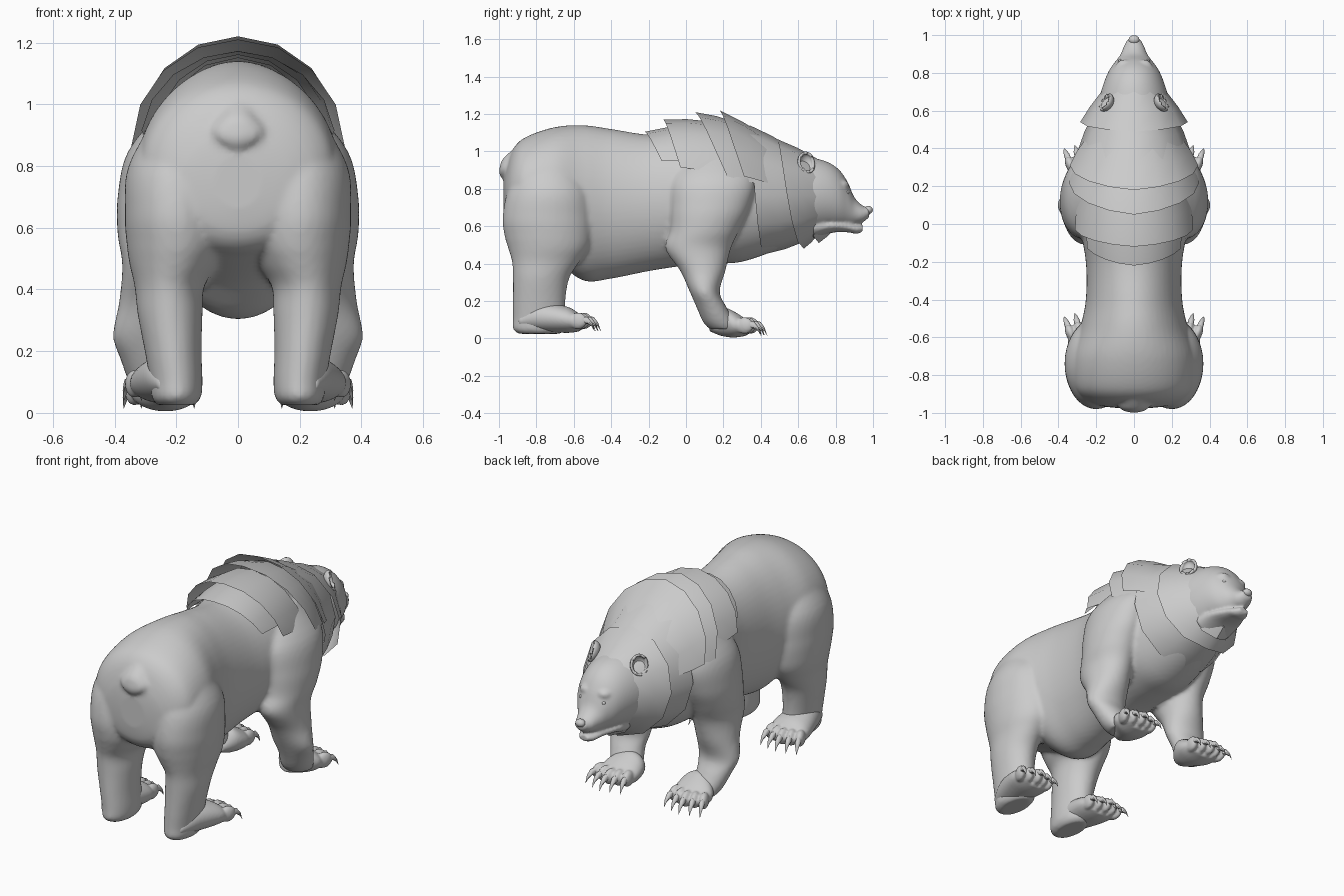
import bpy
import bmesh
from math import sin, cos, pi
from mathutils import Matrix, Vector

default = bpy.data.objects.get("Cube")
if default:
    bpy.data.objects.remove(default)

SIDES = (("left", 1), ("right", -1))


def finish(name, bm, voxel=0, relax=0, thickness=0):
    """Turn a bmesh into a smooth object, optionally fused into one skin."""
    bmesh.ops.recalc_face_normals(bm, faces=bm.faces)
    mesh = bpy.data.meshes.new(name)
    bm.to_mesh(mesh)
    bm.free()
    obj = bpy.data.objects.new(name, mesh)
    bpy.context.collection.objects.link(obj)
    bpy.ops.object.select_all(action="DESELECT")
    obj.select_set(True)
    bpy.context.view_layer.objects.active = obj
    bpy.ops.object.shade_smooth_by_angle(angle=0.7)
    if thickness:
        obj.modifiers.new("thickness", "SOLIDIFY").thickness = thickness
    if voxel:
        fuse = obj.modifiers.new("fuse", "REMESH")
        fuse.mode = "VOXEL"
        fuse.voxel_size = voxel
        fuse.use_smooth_shade = True
        soften = obj.modifiers.new("soften", "SMOOTH")
        soften.iterations = relax
    return obj


def refine(rows, steps=5):
    """Catmull-Rom interpolation between section rows."""
    rows = [Vector(r) for r in rows]
    out = []
    for i in range(len(rows) - 1):
        a, b, c, d = (rows[min(max(i + k, 0), len(rows) - 1)] for k in (-1, 0, 1, 2))
        for s in range(steps):
            t = s / steps
            out.append(b + (c - a) * (t / 2) + (a * 2 - b * 5 + c * 4 - d) * (t * t / 2)
                       + (b * 3 - a - c * 3 + d) * (t ** 3 / 2))
    return out + [rows[-1]]


def skin(bm, rings):
    """Bridge closed rings of points and cap both ends."""
    loops = [[bm.verts.new(p) for p in ring] for ring in rings]
    n = len(loops[0])
    for a, b in zip(loops, loops[1:]):
        for i in range(n):
            j = (i + 1) % n
            bm.faces.new((a[i], a[j], b[j], b[i]))
    bm.faces.new(loops[0])
    bm.faces.new(loops[-1])


def loft_y(bm, rows, n=56):
    """Rows: y, top, bottom, half width, x centre."""
    skin(bm, [[(x + w * sin(2 * pi * k / n), y,
                (top + bot) / 2 + (top - bot) / 2 * cos(2 * pi * k / n))
               for k in range(n)] for y, top, bot, w, x in refine(rows)])


def loft_z(bm, rows, side=1, n=40):
    """Rows: z, x centre, x radius, y centre, y radius."""
    skin(bm, [[(side * (x + rx * cos(2 * pi * k / n)), y + ry * sin(2 * pi * k / n), z)
               for k in range(n)] for z, x, rx, y, ry in refine(rows)])


def ball(bm, centre, size, turn=0):
    matrix = (Matrix.Translation(centre) @ Matrix.Rotation(turn, 4, "Z")
              @ Matrix.Diagonal((*size, 1)))
    bmesh.ops.create_uvsphere(bm, u_segments=16, v_segments=10, radius=1, matrix=matrix)


# Torso, limbs and tail fused into one skin
body = bmesh.new()
loft_y(body, [(-.975, .84, .66, .08, 0), (-.96, .92, .58, .19, 0), (-.92, 1.02, .53, .27, 0),
              (-.85, 1.08, .5, .315, 0), (-.7, 1.13, .42, .325, 0), (-.55, 1.14, .31, .285, 0),
              (-.4, 1.12, .32, .255, 0), (-.2, 1.09, .36, .255, 0), (0, 1.1, .39, .29, 0),
              (.15, 1.11, .4, .3, 0), (.3, 1.06, .41, .265, 0), (.5, .98, .48, .21, 0),
              (.62, .92, .55, .16, 0)])
loft_z(body, [(1.02, 0, .03, -.895, .02), (.96, 0, .06, -.935, .045), (.92, 0, .085, -.955, .04),
              (.89, 0, .075, -.965, .035), (.87, 0, .045, -.965, .03), (.852, 0, .015, -.965, .015)])
for _, s in SIDES:
    loft_z(body, [(.97, .16, .1, -.74, .12), (.8, .195, .16, -.735, .215), (.65, .2, .167, -.74, .24),
                  (.55, .198, .163, -.735, .235), (.48, .208, .143, -.735, .215), (.41, .222, .113, -.75, .18),
                  (.32, .22, .105, -.775, .15), (.2, .21, .092, -.785, .14), (.1, .2, .085, -.785, .14),
                  (.05, .2, .08, -.785, .14), (.025, .2, .06, -.785, .11)], s)
    loft_z(body, [(1.0, .15, .08, .16, .14), (.85, .235, .12, .15, .22), (.7, .26, .13, .13, .21),
                  (.58, .26, .13, .1, .185), (.48, .255, .12, .065, .175), (.36, .27, .115, .09, .12),
                  (.25, .285, .12, .1, .08), (.17, .28, .1, .135, .08), (.09, .26, .09, .175, .085),
                  (.05, .25, .075, .205, .08)], s)
finish("body", body, .013, 4)


# Paws with five toes and curved claws
def paw(name, side, y, z, heel):
    pad, claws = bmesh.new(), bmesh.new()
    x = .235
    loft_y(pad, [(y - heel, z + .09, z + .035, .04, side * .22), (y - heel * .7, z + .16, z + .01, .085, side * .22),
                 (y - .07, z + .14, z, .115, side * x), (y, z + .095, z + .01, .1, side * x)])
    for i in range(-2, 3):
        spread = i * .13 + .12
        tx, ty = x + .01 + i * .045, y + .015 - abs(i) * .014
        ball(pad, (side * tx, ty, z + .064), (.027, .052, .045), -side * spread)
        ahead = Vector((side * sin(spread), cos(spread), 0))
        base = Vector((side * tx, ty, z + .07)) + ahead * .03
        across = Vector((ahead.y, -ahead.x, 0))
        rings = []
        for t in (0, .35, .7, 1):
            mid = base + ahead * (.09 * t - .025 * t * t) + Vector((0, 0, .015 * t - .075 * t * t))
            r = .016 * (1 - t * t) + .001
            rings.append([mid + across * (r * cos(a * pi / 4)) + Vector((0, 0, r * 1.2 * sin(a * pi / 4)))
                          for a in range(8)])
        skin(claws, rings)
    finish(name + "_paw", pad, .008, 2)
    finish(name + "_claws", claws)


for label, s in SIDES:
    paw("front_" + label, s, .325, .005, .2)
    paw("hind_" + label, s, -.565, .03, .33)

# Head: skull and blunt muzzle over a nearly closed jaw
head = bmesh.new()
loft_y(head, [(.5, .96, .55, .17, 0), (.6, .97, .54, .195, 0), (.68, .965, .56, .18, 0),
              (.76, .942, .58, .155, 0), (.82, .9, .59, .128, 0), (.865, .835, .598, .095, 0),
              (.9, .755, .608, .07, 0), (.945, .71, .622, .052, 0), (.98, .7, .648, .032, 0)])
loft_y(head, [(.68, .66, .53, .12, 0), (.78, .64, .565, .105, 0), (.86, .625, .568, .072, 0),
              (.91, .612, .56, .052, 0), (.945, .605, .57, .03, 0)])
for _, s in SIDES:
    ball(head, (s * .058, .835, .82), (.042, .035, .028), -s * .5)
finish("head", head, .009, 3)

nose = bmesh.new()
ball(nose, (0, .975, .687), (.029, .024, .022))
finish("nose", nose)

for label, s in SIDES:
    eye = bmesh.new()
    ball(eye, (s * .073, .862, .78), (.011, .011, .01))
    finish(label + "_eye", eye)
    # Cupped ear opening forward and outward
    ear = bmesh.new()
    cup = bmesh.ops.create_uvsphere(ear, u_segments=20, v_segments=14, radius=1)
    bmesh.ops.delete(ear, geom=[v for v in cup["verts"] if v.co.y > .25], context="VERTS")
    place = (Matrix.Translation((s * .15, .645, .94)) @ Matrix.Rotation(-s * 1.05, 4, "Z")
             @ Matrix.Rotation(.25, 4, "X") @ Matrix.Diagonal((.052, .04, .06, 1)))
    bmesh.ops.transform(ear, matrix=place, verts=ear.verts)
    finish(label + "_ear", ear, thickness=.014)


# Overlapping fur collars: faceted shells flaring toward the back
def collar(name, rim, front, reach, n=8):
    """Each end: y at the top, y at the lower edge, top, centre z, lower drop, half width."""
    bm = bmesh.new()
    rows = []
    for t in (0, .5, 1):
        y0, y1, top, mid, drop, w = Vector(rim).lerp(Vector(front), t)
        bulge = 1 + .1 * t * (1 - t)
        row = []
        for k in range(n + 1):
            u = 2 * k / n - 1
            c = cos(u * reach)
            height = (top - mid) if c > 0 else drop
            row.append(bm.verts.new((w * bulge * sin(u * reach), y0 + (y1 - y0) * abs(u) ** 1.5,
                                     mid + height * c * bulge)))
        rows.append(row)
    for a, b in zip(rows, rows[1:]):
        for k in range(n):
            bm.faces.new((a[k], a[k + 1], b[k + 1], b[k]))
    bmesh.ops.remove_doubles(bm, verts=bm.verts, dist=.0005)
    finish(name, bm)


collar("throat_collar", (.6, .71, .95, .76, .25, .17), (.75, .8, .9, .74, .15, .11), pi, 12)
collar("cheek_collar", (.49, .63, 1.065, .77, .29, .285), (.7, .71, .962, .76, .2, .17), pi, 12)
collar("neck_collar", (.34, .42, 1.14, .77, .32, .305), (.58, .64, 1.01, .76, .24, .21), pi, 12)
collar("mane_collar", (.18, .31, 1.22, .86, .3, .34), (.42, .46, 1.085, .82, .3, .25), 1.55)
collar("shoulder_collar", (.05, .22, 1.21, .86, .3, .345), (.28, .38, 1.15, .82, .3, .28), 1.55)
collar("withers_collar", (-.12, -.03, 1.17, .88, .3, .315), (.13, .22, 1.16, .84, .3, .285), 1.45)
collar("back_collar", (-.22, -.13, 1.105, .86, .3, .265), (.02, .08, 1.14, .84, .3, .27), 1.2)
